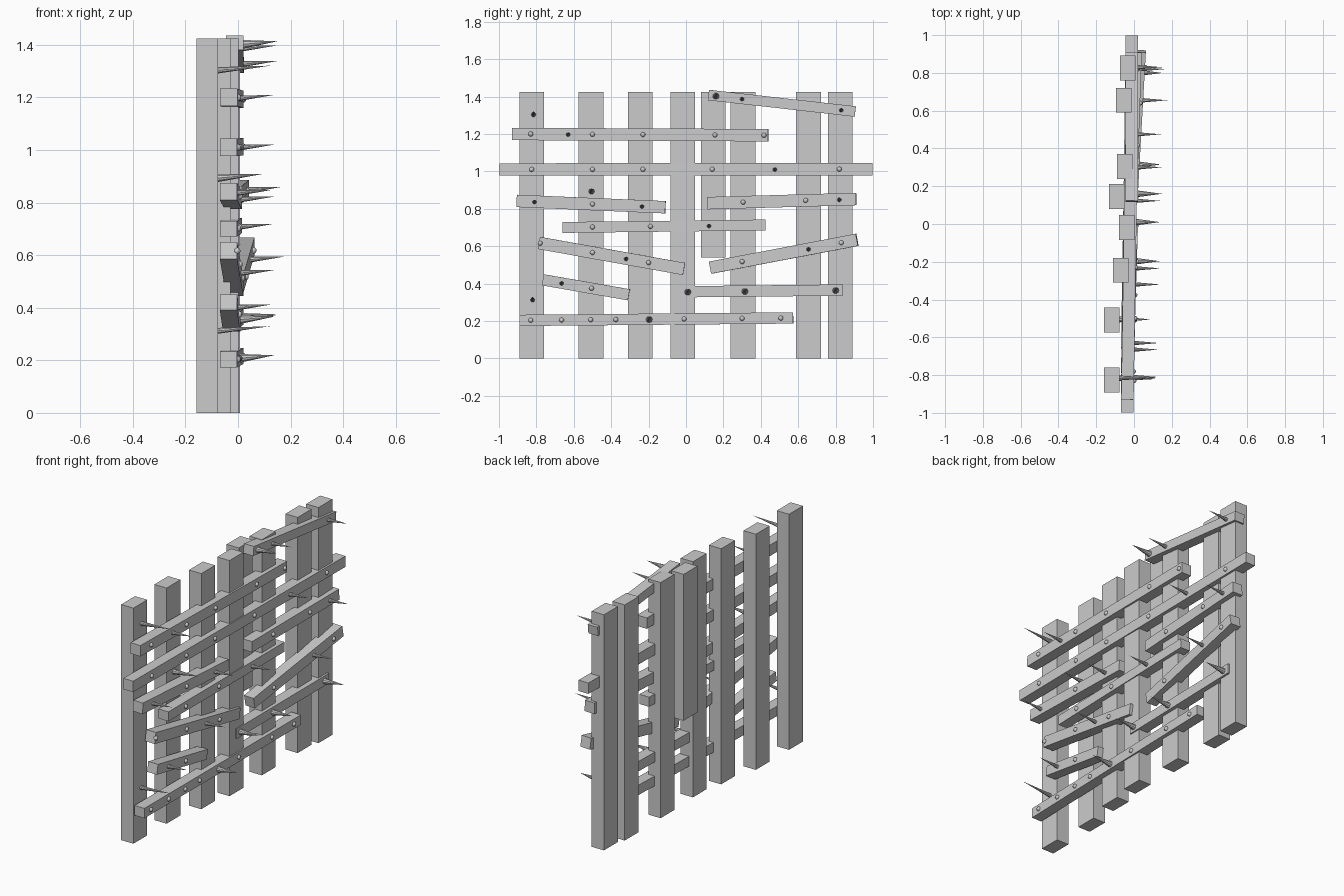
import bpy, bmesh, math
from mathutils import Matrix, Vector

if "Cube" in bpy.data.objects:
    bpy.data.objects.remove(bpy.data.objects["Cube"])


def finish(bm, name):
    bmesh.ops.recalc_face_normals(bm, faces=bm.faces)
    me = bpy.data.meshes.new(name)
    bm.to_mesh(me)
    bm.free()
    ob = bpy.data.objects.new(name, me)
    bpy.context.collection.objects.link(ob)
    return ob


def box(name, matrix, size):
    bm = bmesh.new()
    bmesh.ops.create_cube(bm, size=1, matrix=matrix @ Matrix.Diagonal((*size, 1)))
    return finish(bm, name)


# Upright posts: y centre, back x, bottom z
for y, x, z in [(.825, -.075, 0), (.655, -.095, 0), (.305, -.09, 0), (.145, -.132, .54),
                (-.018, -.08, 0), (-.245, -.11, 0), (-.508, -.158, 0), (-.825, -.158, 0)]:
    box("post", Matrix.Translation((x + .041, y, (z + 1.425) / 2)), (.082, .132, 1.425 - z))

T = .066  # plank thickness


def plank(start, end, h):
    a, b = Vector(start), Vector(end)
    d = (b - a).normalized()
    n = d.cross(Vector((0, 0, 1))).normalized()
    u = n.cross(d)
    m = Matrix((n, d, u)).transposed().to_4x4()
    m.translation = (a + b) / 2
    box("plank", m, (T, (b - a).length, h))


def spike(x, y, z, r, length=.15):
    bm = bmesh.new()
    rot = Matrix.Rotation(math.radians(85), 4, 'Y')
    m = Matrix.Translation((x, y, z)) @ rot @ Matrix.Translation((0, 0, length / 2))
    bmesh.ops.create_cone(bm, cap_ends=True, segments=10, radius1=r, radius2=0,
                          depth=length, matrix=m)
    finish(bm, "spike")


def nail(x, y, z):
    bm = bmesh.new()
    bmesh.ops.create_uvsphere(bm, u_segments=10, v_segments=6, radius=.013,
                              matrix=Matrix.Translation((x, y, z)))
    ob = finish(bm, "nail_head")
    ob.data.shade_smooth()


# Planks: start (x,y,z), end (x,y,z), height, nail y's, small spike y's, large spike y's
planks = [
    ((-.013, .12, 1.408), (-.011, .905, 1.32), .056, [], [.3, .83], [.16]),
    ((-.035, -.93, 1.2), (-.013, .44, 1.193), .066, [-.83, -.5, -.23, .155, .417], [-.63], []),
    ((-.036, -.997, 1.01), (-.012, .997, 1.012), .066, [-.825, -.5, -.23, .14, .82], [.475], []),
    ((-.036, -.905, .842), (-.018, -.11, .808), .066, [-.5], [-.81, -.235], []),
    ((-.018, .115, .83), (.008, .91, .852), .066, [.305, .64], [.82], []),
    ((-.036, -.66, .70), (-.018, .425, .713), .058, [-.5, -.19], [.123], []),
    ((-.036, -.785, .617), (-.012, -.01, .478), .066, [-.78, -.5, -.2], [-.32], []),
    ((-.014, .13, .485), (.03, .915, .634), .066, [.3, .83], [.655], []),
    ((-.036, -.765, .42), (-.024, -.305, .34), .06, [-.505], [-.665], []),
    ((-.024, -.025, .356), (-.013, .84, .365), .06, [], [], [.01, .315, .8]),
    ((-.036, -.89, .203), (-.013, .573, .216), .06,
     [-.83, -.665, -.51, -.375, -.01, .3, .507], [], [-.197]),
]
for a, b, h, nails, small, large in planks:
    plank(a, b, h)

    def surface(y):
        p = Vector(a).lerp(Vector(b), (y - a[1]) / (b[1] - a[1]))
        return p.x + T / 2, y, p.z
    for y in nails:
        nail(*surface(y))
    for ys, r in ((small, .013), (large, .02)):
        for y in ys:
            x, _, z = surface(y)
            spike(x - .02, y, z - .003, r)

# Spikes set straight into the posts
spike(-.08, -.815, 1.303, .013, .205)
spike(-.08, -.505, .893, .016, .17)
spike(-.08, -.82, .312, .012, .205)
